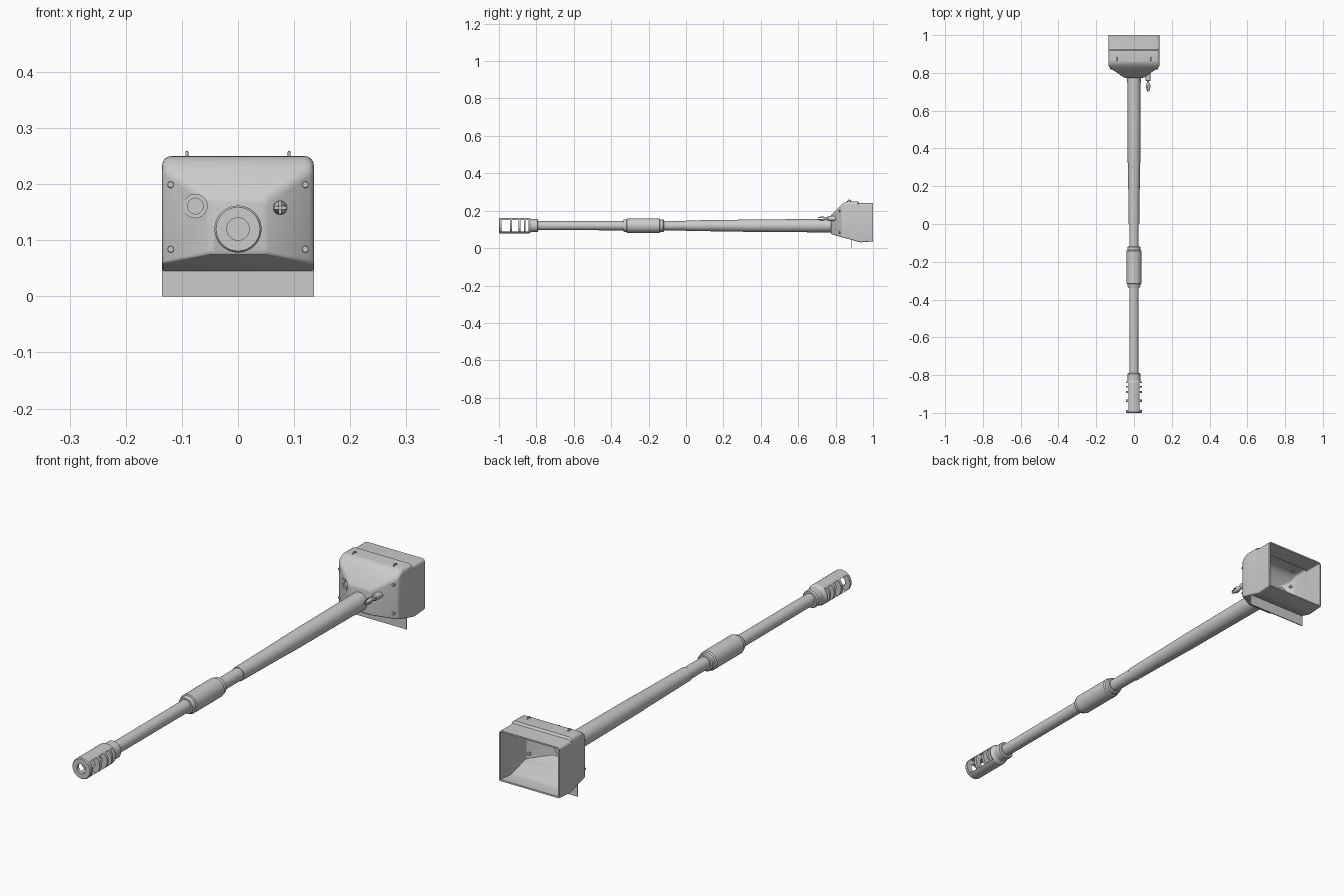
import bpy, bmesh, math
from mathutils import Matrix

if "Cube" in bpy.data.objects:
    bpy.data.objects.remove(bpy.data.objects["Cube"])

grey = bpy.data.materials.new("plain_grey")
grey.diffuse_color = (0.6, 0.6, 0.6, 1)
grey.use_nodes = True
grey.node_tree.nodes["Principled BSDF"].inputs["Base Color"].default_value = grey.diffuse_color
AXIS_Z = 0.12  # height of the bore line


def finish(name, bm):
    bmesh.ops.remove_doubles(bm, verts=bm.verts, dist=1e-5)
    bmesh.ops.recalc_face_normals(bm, faces=bm.faces)
    me = bpy.data.meshes.new(name)
    bm.to_mesh(me)
    bm.free()
    me.materials.append(grey)
    ob = bpy.data.objects.new(name, me)
    bpy.context.collection.objects.link(ob)
    return ob


def activate(ob):
    bpy.ops.object.select_all(action='DESELECT')
    ob.select_set(True)
    bpy.context.view_layer.objects.active = ob


def smooth(ob, angle=30):
    activate(ob)
    bpy.ops.object.shade_smooth_by_angle(angle=math.radians(angle))


def loft(bm, rings):
    loops = [[bm.verts.new(p) for p in ring] for ring in rings]
    n = len(loops[0])
    for a, b in zip(loops, loops[1:]):
        for i in range(n):
            bm.faces.new((a[i], a[(i + 1) % n], b[(i + 1) % n], b[i]))
    return loops


def lathe(name, profile, x=0, z=AXIS_Z, segs=32):
    # turned part along y; profile is (y, radius)
    bm = bmesh.new()
    loft(bm, [[(x + r * math.cos(2 * math.pi * i / segs), y,
                z + r * math.sin(2 * math.pi * i / segs)) for i in range(segs)]
              for y, r in profile])
    ob = finish(name, bm)
    smooth(ob)
    return ob


def boxes(name, items):
    # each item is (centre, size)
    bm = bmesh.new()
    for c, s in items:
        bmesh.ops.create_cube(bm, size=1, matrix=Matrix.Translation(c) @ Matrix.Diagonal((*s, 1)))
    return finish(name, bm)


def cut(ob, cutter):
    m = ob.modifiers.new("cut", 'BOOLEAN')
    m.operation = 'DIFFERENCE'
    m.solver = 'EXACT'
    m.object = cutter
    activate(ob)
    bpy.ops.object.modifier_apply(modifier=m.name)
    bpy.data.objects.remove(cutter)


# Barrel: slim front tube, bore evacuator, tapered rear sleeve
lathe("barrel_tube", [(-0.81, 0), (-0.81, 0.024), (0.02, 0.025), (0.02, 0)])
lathe("bore_evacuator", [(-0.335, 0), (-0.335, 0.031), (-0.328, 0.034), (-0.318, 0.034),
                         (-0.316, 0.039), (-0.142, 0.039), (-0.138, 0.034),
                         (-0.122, 0.034), (-0.118, 0.03), (-0.118, 0)])
lathe("barrel_sleeve", [(0, 0), (0, 0.028), (0.30, 0.032), (0.31, 0.033),
                        (0.79, 0.036), (0.79, 0)])

# Muzzle brake with side windows cut right through
brake = lathe("muzzle_brake", [(-0.825, 0), (-0.825, 0.02), (-1, 0.02), (-1, 0.039),
                               (-0.996, 0.042), (-0.84, 0.042), (-0.828, 0.035),
                               (-0.795, 0.035), (-0.79, 0.031), (-0.79, 0)])
windows = [(-0.986, -0.942), (-0.93, -0.896), (-0.885, -0.866), (-0.857, -0.843)]
cut(brake, boxes("window_cutter", [((0, (a + b) / 2, AXIS_Z), (0.2, b - a, 0.062))
                                   for a, b in windows]))
smooth(brake)


# Mantlet: hollow lofted housing, open at the back
def section(y, hw, z0, z1, rt, rb, n=4):
    pts = []
    for cx, cz, r, start in ((hw - rt, z1 - rt, rt, 0), (-hw + rt, z1 - rt, rt, 90),
                             (-hw + rb, z0 + rb, rb, 180), (hw - rb, z0 + rb, rb, 270)):
        for i in range(n + 1):
            a = math.radians(start + 90 * i / n)
            pts.append((cx + r * math.cos(a), y, cz + r * math.sin(a)))
    return pts


bm = bmesh.new()
rings = loft(bm, [section(*s) for s in (
    (0.774, 0.046, 0.080, 0.168, 0.010, 0.006),
    (0.777, 0.055, 0.075, 0.178, 0.012, 0.006),
    (0.826, 0.127, 0.060, 0.226, 0.014, 0.006),
    (0.833, 0.133, 0.058, 0.233, 0.015, 0.005),
    (0.842, 0.135, 0.056, 0.241, 0.016, 0.005),
    (0.856, 0.135, 0.052, 0.249, 0.016, 0.005),
    (0.864, 0.135, 0.050, 0.250, 0.016, 0.005),
    (0.918, 0.135, 0.035, 0.250, 0.016, 0.005),
    (0.924, 0.135, 0.033, 0.241, 0.014, 0.005),
    (0.935, 0.135, 0.031, 0.240, 0.012, 0.005),
    (1.000, 0.135, 0.036, 0.240, 0.012, 0.005))])
bm.faces.new(rings[0])
mantlet = finish("mantlet", bm)
# make the walls grow inward from the outer surface
bm = bmesh.new()
bm.from_mesh(mantlet.data)
cap = min(bm.faces, key=lambda f: f.calc_center_median().y)
if cap.normal.y > 0:
    bmesh.ops.reverse_faces(bm, faces=bm.faces)
bm.to_mesh(mantlet.data)
bm.free()
sol = mantlet.modifiers.new("walls", 'SOLIDIFY')
sol.thickness = 0.006
sol.offset = -1
activate(mantlet)
bpy.ops.object.modifier_apply(modifier=sol.name)

# Sight port: round opening with a stepped, closed insert
SX, SZ = -0.076, 0.161
cut(mantlet, lathe("sight_cutter", [(0.74, 0), (0.74, 0.021), (0.85, 0.021), (0.85, 0)], SX, SZ))
smooth(mantlet, 28)
lathe("sight_port", [(0.822, 0), (0.822, 0.014), (0.806, 0.014), (0.806, 0.0213),
                     (0.828, 0.0213), (0.828, 0)], SX, SZ)

# Skirt plate under the mantlet
boxes("skirt_plate", [((0, 0.884, 0.0245), (0.27, 0.004, 0.049))])

# Coaxial gun: barrel jacket, neck and four-pronged flash hider
CX, CZ = 0.075, 0.158
lathe("coaxial_jacket", [(0.757, 0), (0.757, 0.010), (0.760, 0.013), (0.81, 0.013),
                         (0.81, 0)], CX, CZ, 20)
hider = lathe("flash_hider", [(0.76, 0), (0.76, 0.005), (0.75, 0.005), (0.733, 0.012),
                              (0.725, 0.012), (0.702, 0.006), (0.702, 0.003),
                              (0.738, 0.003), (0.738, 0)], CX, CZ, 20)
cut(hider, boxes("slot_cutter", [((CX, 0.715, CZ), (0.004, 0.04, 0.04))]))
cut(hider, boxes("slot_cutter", [((CX, 0.715, CZ), (0.04, 0.04, 0.004))]))
smooth(hider)

# Mirrored bolts and lifting eyes
for side, label in ((-1, "left"), (1, "right")):
    for z, level in ((0.084, "lower"), (0.199, "upper")):
        lathe(f"{label}_{level}_bolt", [(0.817, 0), (0.817, 0.005), (0.818, 0.006),
                                        (0.834, 0.006), (0.834, 0)], side * 0.12, z, 12)
    bpy.ops.mesh.primitive_torus_add(major_segments=20, minor_segments=8,
                                     major_radius=0.009, minor_radius=0.0025,
                                     location=(side * 0.091, 0.873, 0.248),
                                     rotation=(0, math.pi / 2, 0))
    eye = bpy.context.object
    eye.name = f"{label}_lifting_eye"
    eye.data.materials.append(grey)
    smooth(eye, 60)
